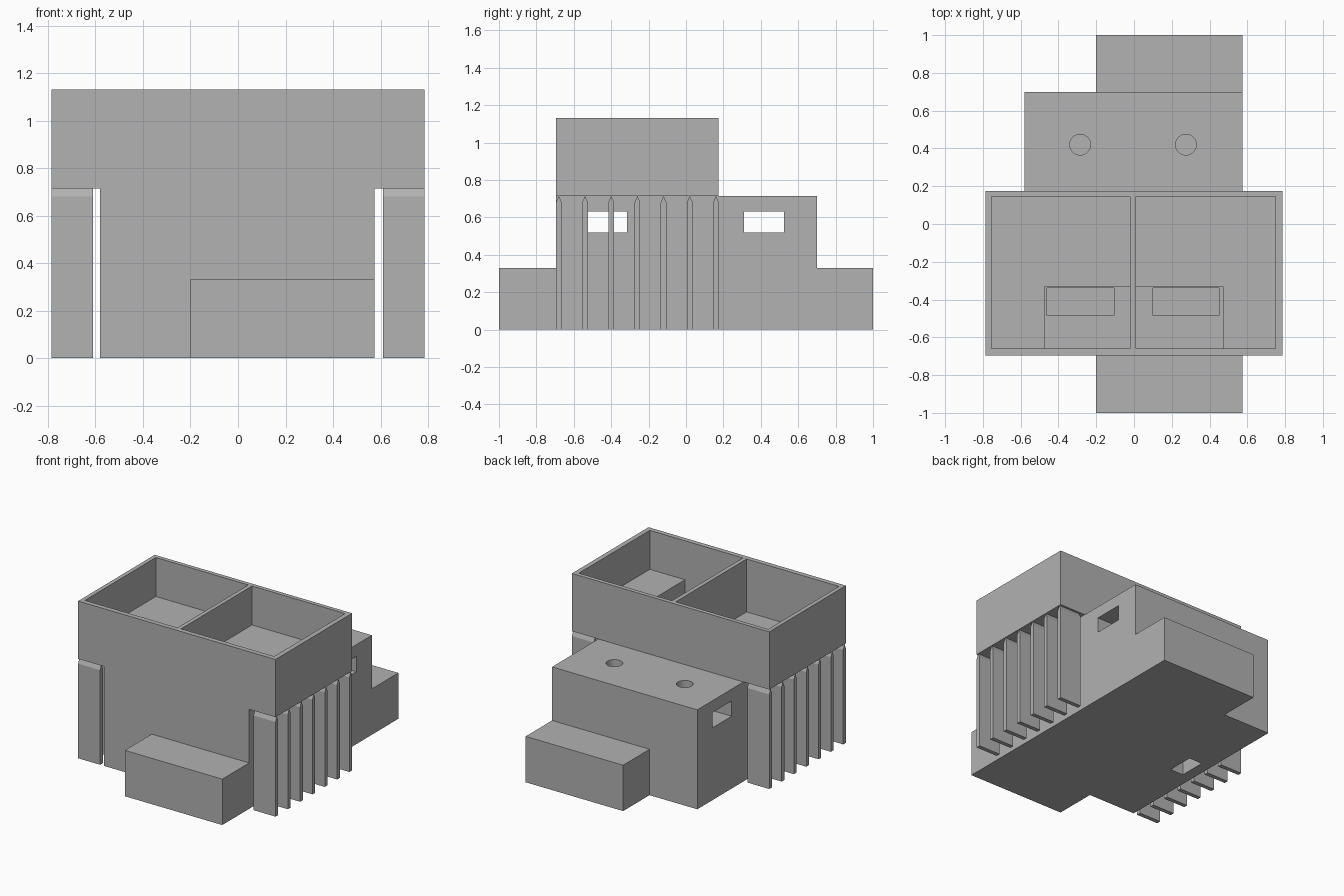
import bpy

if "Cube" in bpy.data.objects:
    bpy.data.objects.remove(bpy.data.objects["Cube"], do_unlink=True)

grey = bpy.data.materials.new("concrete_grey")
grey.use_nodes = True
colour = (0.445, 0.445, 0.445, 1)
grey.diffuse_color = colour
grey.node_tree.nodes["Principled BSDF"].inputs["Base Color"].default_value = colour

FLOOR = 0.715           # underside of the basin block
BASIN_FLOOR = 0.85
RECESS_FLOOR = 0.75


def add_mesh(name, verts, faces):
    mesh = bpy.data.meshes.new(name)
    mesh.from_pydata(verts, [], faces)
    mesh.materials.append(grey)
    obj = bpy.data.objects.new(name, mesh)
    bpy.context.collection.objects.link(obj)
    return obj


def prism(name, profile, x0, x1):
    """Extrude a counter-clockwise (y, z) profile along x."""
    n = len(profile)
    verts = [(x, y, z) for x in (x0, x1) for y, z in profile]
    faces = [tuple(reversed(range(n))), tuple(range(n, 2 * n))]
    faces += [(i, (i + 1) % n, n + (i + 1) % n, n + i) for i in range(n)]
    return add_mesh(name, verts, faces)


def box(name, x, y, z):
    return prism(name, [(y[0], z[0]), (y[1], z[0]), (y[1], z[1]), (y[0], z[1])], *x)


def cylinder(name, x, y, z, radius):
    bpy.ops.mesh.primitive_cylinder_add(vertices=32, radius=radius, depth=z[1] - z[0],
                                        location=(x, y, sum(z) / 2))
    obj = bpy.context.object
    obj.name = name
    obj.data.materials.append(grey)
    return obj


def carve(target, cutters):
    """Subtract each cutter, apply, and discard the cutter."""
    for cutter in cutters:
        cutter.hide_render = True
        mod = target.modifiers.new("cut", "BOOLEAN")
        mod.operation = "DIFFERENCE"
        mod.solver = "EXACT"
        mod.object = cutter
        bpy.context.view_layer.objects.active = target
        bpy.ops.object.modifier_apply(modifier=mod.name)
        bpy.data.objects.remove(cutter, do_unlink=True)


# Main block with two cross tunnels, drain slots, round vents and a pit below
body = box("main_block", (-0.58, 0.575), (-0.695, 0.70), (0, FLOOR))
slots = [(-0.46, -0.105), (0.10, 0.45)]
slot_y = (-0.485, -0.34)
cutters = [box("tunnel_cutter", (-1, 1), y, (0.52, 0.63))
           for y in ((-0.53, -0.315), (0.31, 0.525))]
cutters += [box("slot_cutter", x, slot_y, (0.6, 0.9)) for x in slots]
cutters += [cylinder("vent_cutter", x, 0.42, (0.6, 0.9), 0.055) for x in (-0.285, 0.275)]
cutters.append(box("pit_cutter", (-0.5, -0.395), (-0.09, 0.105), (-0.1, 0.3)))
carve(body, cutters)

# Low steps at the front and back
for name, y in (("front_step", (-1, -0.695)), ("back_step", (0.70, 1))):
    box(name, (-0.2, 0.575), y, (0, 0.33))

# Twin basin with a lower recess and a slot in each half
basin = box("twin_basin", (-0.785, 0.785), (-0.695, 0.175), (FLOOR, 1.13))
cutters = [box("basin_cutter", x, (-0.66, 0.145), (BASIN_FLOOR, 1.3))
           for x in ((-0.755, -0.02), (0.01, 0.75))]
cutters += [box("recess_cutter", x, (-0.66, -0.33), (RECESS_FLOOR, 0.95))
            for x in ((-0.475, -0.02), (0.01, 0.47))]
cutters += [box("basin_slot_cutter", x, slot_y, (0.6, 0.8)) for x in slots]
carve(basin, cutters)

# Rows of upright fins with pointed tops under the overhang
for side, x in (("right", (-0.785, -0.61)), ("left", (0.61, 0.785))):
    for i in range(7):
        y = -0.68 + 0.14 * i
        profile = [(y - 0.015, 0), (y + 0.015, 0), (y + 0.015, 0.68),
                   (y, FLOOR), (y - 0.015, 0.68)]
        prism(f"{side}_fin_{i + 1}", profile, *x)
